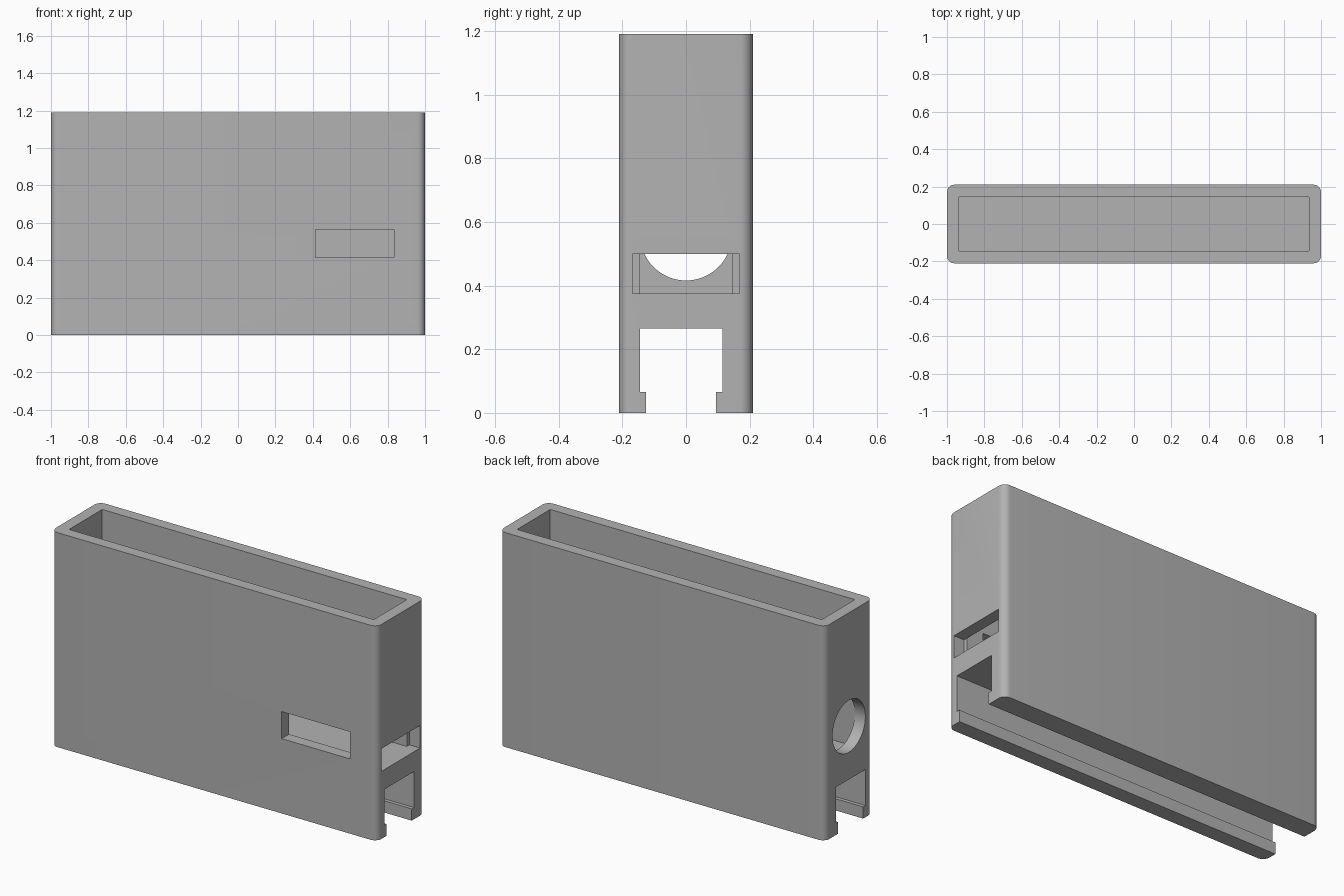
import bpy, bmesh, math
from mathutils import Matrix, Vector

default = bpy.data.objects.get("Cube")
if default:
    bpy.data.objects.remove(default, do_unlink=True)

grey = bpy.data.materials.new("grey plastic")
grey.use_nodes = True
colour = (0.45, 0.45, 0.45, 1)
grey.diffuse_color = colour
grey.node_tree.nodes["Principled BSDF"].inputs["Base Color"].default_value = colour


def finish(name, bm):
    mesh = bpy.data.meshes.new(name)
    bm.to_mesh(mesh)
    bm.free()
    mesh.materials.append(grey)
    obj = bpy.data.objects.new(name, mesh)
    bpy.context.collection.objects.link(obj)
    return obj


def box(name, x, y, z, corner=0):
    """Box from (min, max) ranges, with optional rounded upright edges."""
    bm = bmesh.new()
    bmesh.ops.create_cube(bm, size=1)
    for v in bm.verts:
        v.co = Vector([r[0] if c < 0 else r[1] for c, r in zip(v.co, (x, y, z))])
    if corner:
        upright = [e for e in bm.edges
                   if abs(e.verts[0].co.z - e.verts[1].co.z) > 0.1]
        bmesh.ops.bevel(bm, geom=upright, offset=corner, segments=8,
                        profile=0.5, affect='EDGES')
    return finish(name, bm)


def round_hole(name, x, z, radius, depth):
    bm = bmesh.new()
    matrix = Matrix.Translation((x, 0, z)) @ Matrix.Rotation(math.pi / 2, 4, 'Y')
    bmesh.ops.create_cone(bm, cap_ends=True, segments=64, radius1=radius,
                          radius2=radius, depth=depth, matrix=matrix)
    return finish(name, bm)


# Rounded outer shell
case = box("case", (-1, 1), (-0.21, 0.21), (0, 1.19), corner=0.04)

cutters = [
    # Open-topped compartment
    box("compartment_cutter", (-0.935, 0.935), (-0.145, 0.145), (0.375, 1.4)),
    # Rail channel with narrower mouth between the lips
    box("channel_cutter", (-1.2, 1.2), (-0.145, 0.115), (0.065, 0.265)),
    box("channel_mouth_cutter", (-1.2, 1.2), (-0.125, 0.095), (-0.2, 0.1)),
    # Wide slot in one end wall
    box("end_slot_cutter", (0.935, 1.2), (-0.168, 0.168), (0.375, 0.5)),
    # Front window
    box("window_cutter", (0.415, 0.835), (-0.4, -0.1), (0.415, 0.565)),
    # Round port in the other end wall
    round_hole("port_cutter", -1, 0.56, 0.144, 0.3),
]

for cutter in cutters:
    cutter.hide_render = True
    mod = case.modifiers.new(cutter.name, 'BOOLEAN')
    mod.operation = 'DIFFERENCE'
    mod.solver = 'EXACT'
    mod.object = cutter

# Apply the cuts and remove the helpers
bpy.context.view_layer.objects.active = case
case.select_set(True)
for mod in list(case.modifiers):
    bpy.ops.object.modifier_apply(modifier=mod.name)
for cutter in cutters:
    bpy.data.objects.remove(cutter, do_unlink=True)
bpy.ops.object.shade_smooth_by_angle(angle=math.radians(30))
